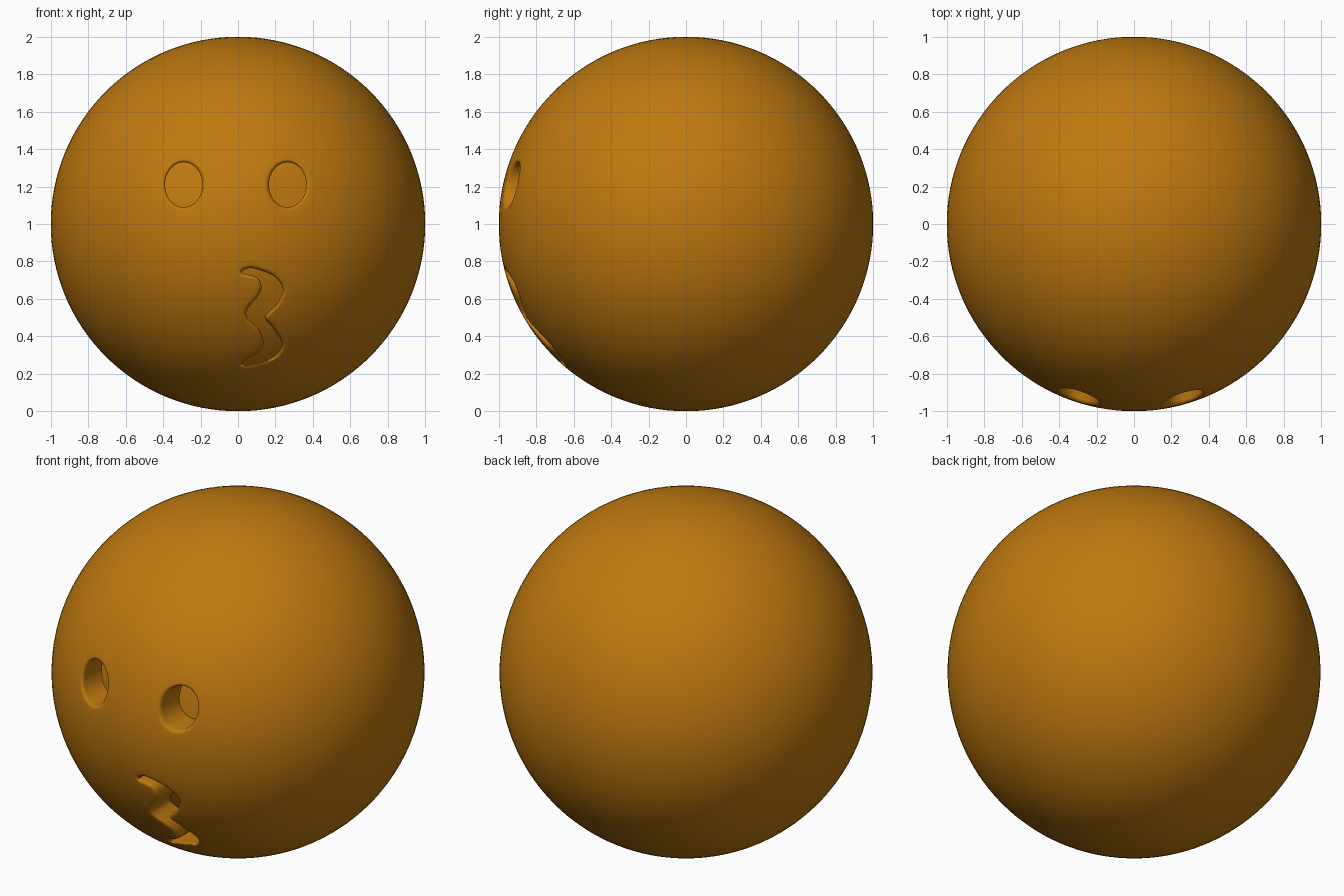
import bpy
import bmesh
import math
from mathutils import Vector
from mathutils.geometry import delaunay_2d_cdt

if "Cube" in bpy.data.objects:
    bpy.data.objects.remove(bpy.data.objects["Cube"])

SEGMENTS = 128   # around the ball
RINGS = 64       # from the front pole to the back pole
FACE_RING = 22   # ring where the carved face meets the plain ball
RIM = 0.02       # rounding of the socket edges
DEPTH = 0.18     # depth of the sockets

amber = bpy.data.materials.new("amber orange")
amber.use_nodes = True
colour = (0.52, 0.19, 0.005, 1)
amber.diffuse_color = colour
amber.node_tree.nodes["Principled BSDF"].inputs["Base Color"].default_value = colour


def circle(cx, cz, rx, rz, count):
    return [Vector((cx + rx * math.cos(math.tau * i / count),
                    cz + rz * math.sin(math.tau * i / count))) for i in range(count)]


def smooth_loop(points, steps):
    """Closed Catmull-Rom curve through (x, z) points."""
    pts = [Vector(p) for p in points]
    n = len(pts)
    loop = []
    for i in range(n):
        a, b, c, d = (pts[(i + k) % n] for k in (-1, 0, 1, 2))
        for s in range(steps):
            t = s / steps
            loop.append(b + (c - a) * t / 2
                        + (a * 2 - b * 5 + c * 4 - d) * t * t / 2
                        + (b * 3 - a - c * 3 + d) * t ** 3 / 2)
    return loop


def grow(loop, distance):
    """Offset a counter-clockwise loop outward."""
    result = []
    for i, p in enumerate(loop):
        t = (loop[(i + 1) % len(loop)] - loop[i - 1]).normalized()
        result.append(p + Vector((t.y, -t.x)) * distance)
    return result


def on_ball(p, radius=1.0, inset=0.0):
    """Lift a front (x, z) point onto the front of the ball."""
    y = -math.sqrt(max(radius ** 2 - p.x ** 2 - (p.y - 1) ** 2, 0))
    return (p.x, y + inset, p.y)


def bridge(bm, rows):
    """Join successive closed rows of points with quads."""
    rows = [[bm.verts.new(co) for co in row] for row in rows]
    for r0, r1 in zip(rows, rows[1:]):
        for i in range(len(r0)):
            bm.faces.new((r0[i - 1], r0[i], r1[i], r1[i - 1]))


# Socket outlines: two oval eyes and a wavy mouth
right_eye = circle(-0.29, 1.21, 0.1, 0.12, 64)
left_eye = circle(0.265, 1.21, 0.1, 0.12, 64)
mouth = smooth_loop([
    (0.02, 0.74), (0.06, 0.765), (0.13, 0.75), (0.2, 0.715), (0.24, 0.65),
    (0.21, 0.575), (0.145, 0.505), (0.18, 0.455), (0.23, 0.38), (0.225, 0.325),
    (0.17, 0.28), (0.05, 0.248), (0.022, 0.265), (0.1, 0.31), (0.135, 0.36),
    (0.115, 0.43), (0.05, 0.5), (0.05, 0.545), (0.11, 0.62), (0.125, 0.67),
    (0.1, 0.715)], 6)
mouth.reverse()
sockets = [right_eye, left_eye, mouth]

# Face plan: ball boundary first, then each socket's rim and floor outlines
edge_radius = math.sin(math.pi * FACE_RING / RINGS)
outlines = [circle(0, 1, edge_radius, edge_radius, SEGMENTS)]
for loop in sockets:
    outlines += [grow(loop, RIM), loop]
points, polygons = [], []
for loop in outlines:
    polygons.append(list(range(len(points), len(points) + len(loop))))
    points += loop
for j in range(1, FACE_RING):
    r = math.sin(math.pi * j / RINGS)
    points += circle(0, 1, r, r, max(6, round(SEGMENTS * r)))
plan = delaunay_2d_cdt(points, [], polygons, 1, 1e-6, True)
plan_points, plan_faces, plan_owners = plan[0], plan[2], plan[5]

bm = bmesh.new()

# Face surface and sunken floors; the band between rim and floor stays open
surface = [bm.verts.new(on_ball(p)) for p in plan_points]
floor = [bm.verts.new(on_ball(p, inset=DEPTH)) for p in plan_points]
for face, owners in zip(plan_faces, plan_owners):
    layers = len(set(owners))
    if layers == 1:
        bm.faces.new([surface[i] for i in face])
    elif layers == 3:
        bm.faces.new([floor[i] for i in face])

# Rounded rims and straight socket walls
for loop in sockets:
    rows = []
    for k in range(6):
        a = math.pi / 2 * k / 5
        outline = grow(loop, RIM * (1 - math.sin(a)))
        rows.append([on_ball(p, 1 - RIM * (1 - math.cos(a))) for p in outline])
    rows.append([on_ball(p, inset=DEPTH) for p in loop])
    bridge(bm, rows)

# Plain sides and back of the ball
rows = []
for j in range(FACE_RING, RINGS + 1):
    a = math.pi * j / RINGS
    rows.append([(p.x, -math.cos(a), p.y)
                 for p in circle(0, 1, math.sin(a), math.sin(a), SEGMENTS)])
bridge(bm, rows)

# Weld the pieces into one skin
bmesh.ops.delete(bm, geom=[v for v in bm.verts if not v.link_faces], context='VERTS')
bmesh.ops.remove_doubles(bm, verts=bm.verts[:], dist=1e-4)
bmesh.ops.recalc_face_normals(bm, faces=bm.faces[:])
mesh = bpy.data.meshes.new("head")
bm.to_mesh(mesh)
bm.free()
mesh.materials.append(amber)
head = bpy.data.objects.new("head", mesh)
bpy.context.scene.collection.objects.link(head)

bpy.ops.object.select_all(action='DESELECT')
head.select_set(True)
bpy.context.view_layer.objects.active = head
bpy.ops.object.shade_smooth_by_angle(angle=math.radians(40))
